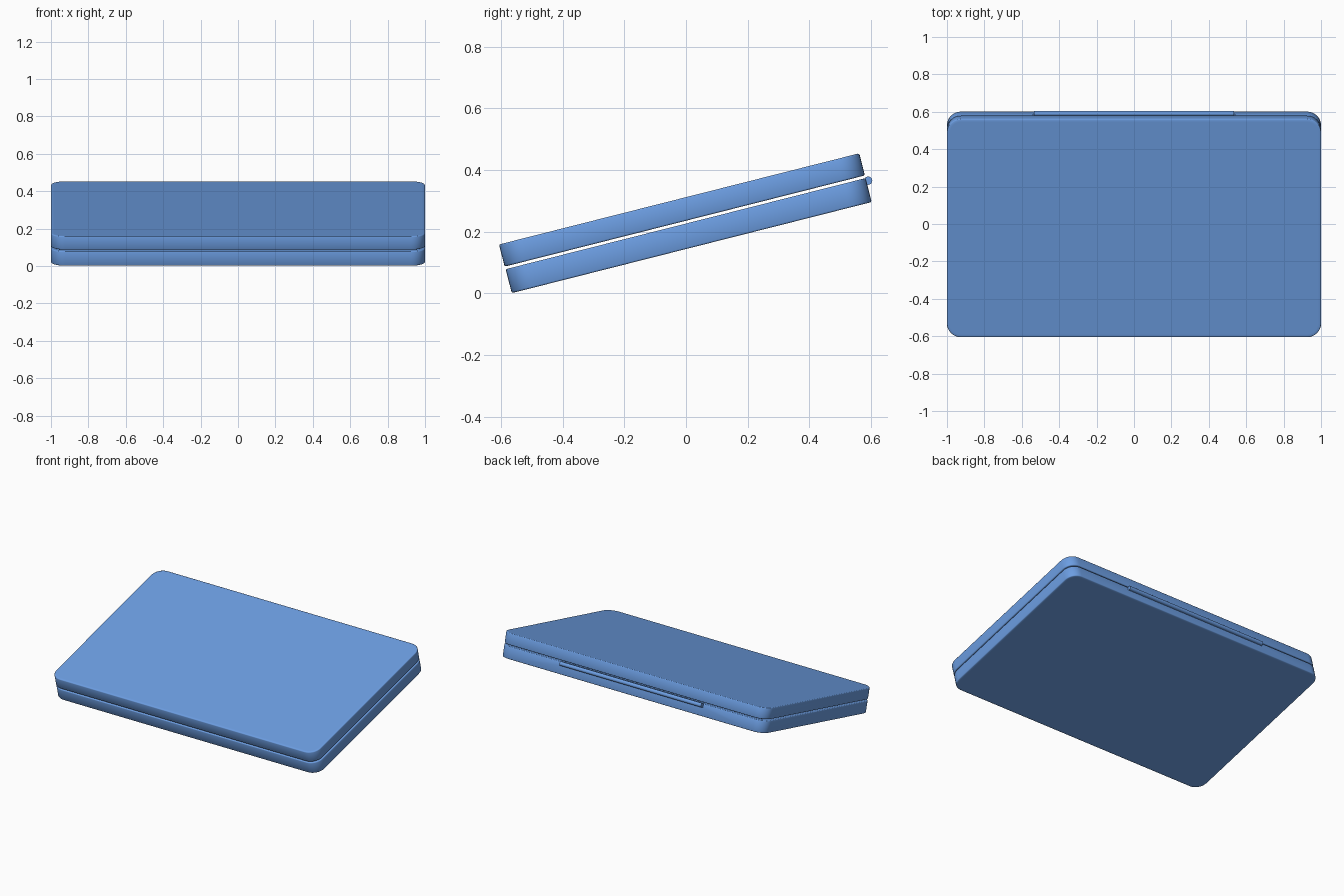
import bpy, bmesh, math
from mathutils import Matrix, Vector

if "Cube" in bpy.data.objects:
    bpy.data.objects.remove(bpy.data.objects["Cube"])

TILT = Matrix.Rotation(math.radians(14.2), 4, 'X')
BLUE = bpy.data.materials.new("blue")
BLUE.diffuse_color = (0.15, 0.34, 0.76, 1)
BLUE.use_nodes = True
BLUE.node_tree.nodes["Principled BSDF"].inputs["Base Color"].default_value = BLUE.diffuse_color


def finish(name, bm):
    bmesh.ops.recalc_face_normals(bm, faces=bm.faces)
    mesh = bpy.data.meshes.new(name)
    bm.to_mesh(mesh)
    bm.free()
    mesh.materials.append(BLUE)
    ob = bpy.data.objects.new(name, mesh)
    bpy.context.collection.objects.link(ob)
    return ob


def place(ob, y, z):
    ob.matrix_world = TILT @ Matrix.Translation((0, y, z))


def smooth(ob, degrees):
    bpy.ops.object.select_all(action='DESELECT')
    ob.select_set(True)
    bpy.context.view_layer.objects.active = ob
    bpy.ops.object.shade_smooth_by_angle(angle=math.radians(degrees))


def slab(name, depth, thick, radius=0.075, edge=0.005, steps=8):
    """Rounded rectangle plate with a thin rim bevel, smooth across the sides."""
    bm = bmesh.new()
    pts = []
    for k, (sx, sy) in enumerate([(1, 1), (-1, 1), (-1, -1), (1, -1)]):
        for i in range(steps + 1):
            a = math.pi / 2 * (k + i / steps)
            pts.append((sx * (1 - radius) + radius * math.cos(a),
                        sy * (depth / 2 - radius) + radius * math.sin(a), -thick / 2))
    face = bm.faces.new([bm.verts.new(p) for p in pts])
    ext = bmesh.ops.extrude_face_region(bm, geom=[face])
    bmesh.ops.translate(bm, vec=Vector((0, 0, thick)),
                        verts=[v for v in ext["geom"] if isinstance(v, bmesh.types.BMVert)])
    # Narrow inset keeps the big faces flat in shading
    caps = [f for f in bm.faces if len(f.verts) > 4]
    rims = [e for e in bm.edges if abs(e.verts[0].co.z - e.verts[1].co.z) < 1e-5]
    bmesh.ops.bevel(bm, geom=rims, offset=edge, segments=2, profile=0.5, affect='EDGES')
    caps = [f for f in bm.faces if len(f.verts) > 4]
    bmesh.ops.inset_individual(bm, faces=caps, thickness=0.012)
    return finish(name, bm)


# Base and closed lid
base = slab("base", 1.204, 0.080)
place(base, 0.0543, 0.179)
lid = slab("lid", 1.205, 0.074)
place(lid, 0.0535, 0.265)

# Slot for the hinge in the rear upper rim of the base
bm = bmesh.new()
bmesh.ops.create_cube(bm, size=1, matrix=Matrix.Diagonal((1.08, 0.04, 0.04, 1)))
cutter = finish("hinge_slot_cutter", bm)
place(cutter, 0.662, 0.214)
cutter.hide_render = True
bpy.context.view_layer.update()
cut = base.modifiers.new("hinge_slot", 'BOOLEAN')
cut.operation = 'DIFFERENCE'
cut.object = cutter
bpy.context.view_layer.objects.active = base
bpy.ops.object.modifier_apply(modifier=cut.name)
bpy.data.objects.remove(cutter)

# Hinge barrel
bm = bmesh.new()
bmesh.ops.create_cone(bm, cap_ends=True, segments=24, radius1=0.0135, radius2=0.0135,
                      depth=1.07, matrix=Matrix.Rotation(math.pi / 2, 4, 'Y'))
hinge = finish("hinge_barrel", bm)
place(hinge, 0.662, 0.209)

# Hinge leaf joining the barrel to the base
bm = bmesh.new()
bmesh.ops.create_cube(bm, size=1, matrix=Matrix.Diagonal((1.07, 0.024, 0.014, 1)))
leaf = finish("hinge_leaf", bm)
place(leaf, 0.650, 0.203)

smooth(base, 80)
smooth(lid, 80)
smooth(hinge, 40)
